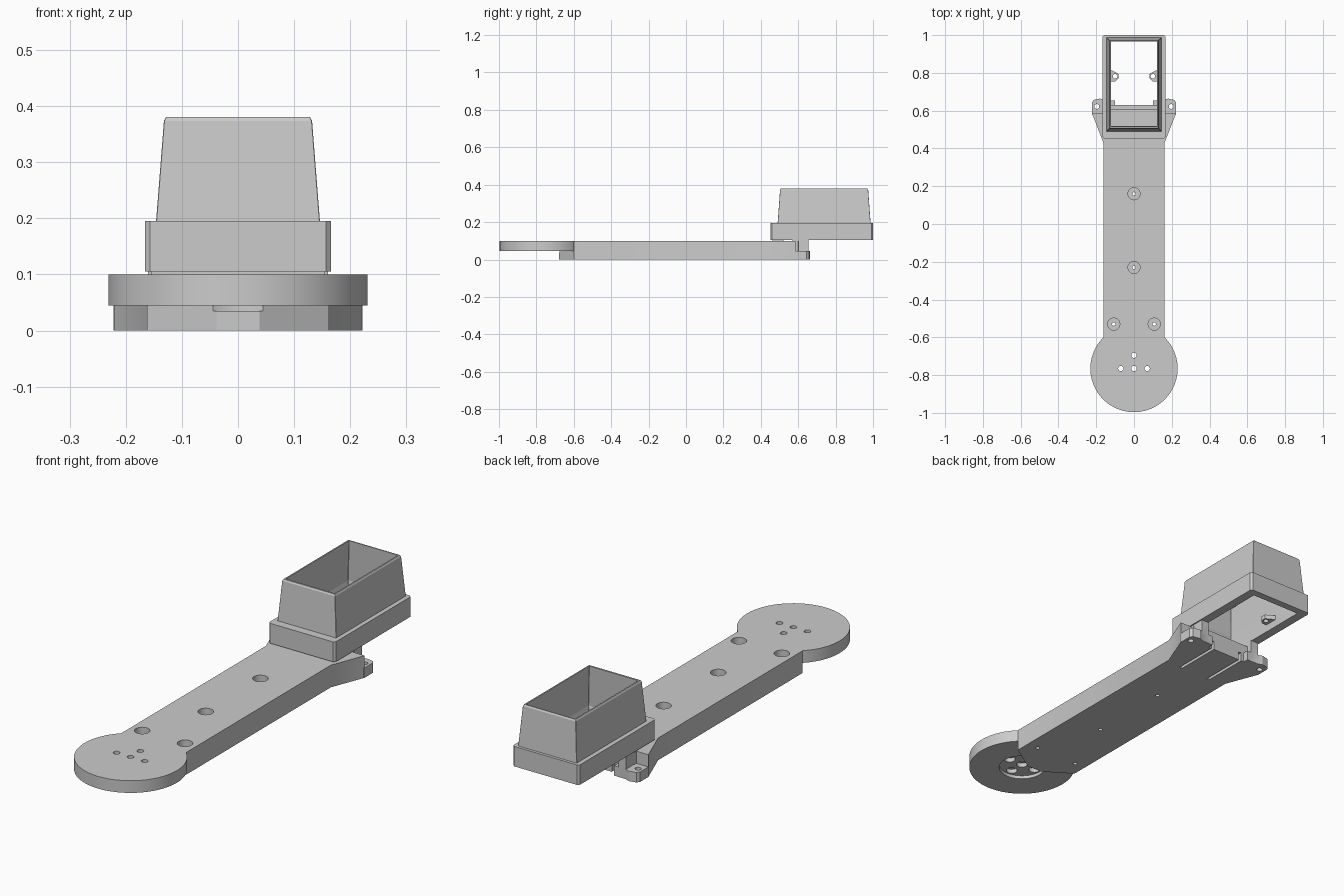
import bpy, bmesh, math

cube = bpy.data.objects.get("Cube")
if cube:
    bpy.data.objects.remove(cube, do_unlink=True)

grey = bpy.data.materials.new("plain grey")
grey.use_nodes = True
COLOUR = (0.6, 0.6, 0.6, 1)
grey.diffuse_color = COLOUR
grey.node_tree.nodes["Principled BSDF"].inputs["Base Color"].default_value = COLOUR


def make(name, bm):
    bmesh.ops.recalc_face_normals(bm, faces=bm.faces)
    mesh = bpy.data.meshes.new(name)
    bm.to_mesh(mesh)
    bm.free()
    mesh.materials.append(grey)
    ob = bpy.data.objects.new(name, mesh)
    bpy.context.collection.objects.link(ob)
    return ob


def prism(name, plan, z0, z1):
    bm = bmesh.new()
    face = bm.faces.new([bm.verts.new((x, y, z0)) for x, y in plan])
    up = bmesh.ops.extrude_face_region(bm, geom=[face])
    verts = [v for v in up["geom"] if isinstance(v, bmesh.types.BMVert)]
    bmesh.ops.translate(bm, verts=verts, vec=(0, 0, z1 - z0))
    return make(name, bm)


def box(name, x0, x1, y0, y1, z0, z1):
    return prism(name, [(x0, y0), (x1, y0), (x1, y1), (x0, y1)], z0, z1)


def cylinder(name, x, y, r, z0, z1, n=32):
    ring = [2 * math.pi * i / n for i in range(n)]
    return prism(name, [(x + r * math.cos(a), y + r * math.sin(a)) for a in ring], z0, z1)


def loft(name, rings):
    """Closed tube through chamfered rectangles (half width, y0, y1, z, chamfer)."""
    bm = bmesh.new()
    loops = []
    for w, y0, y1, z, c in rings:
        plan = [(-w + c, y0), (w - c, y0), (w, y0 + c), (w, y1 - c),
                (w - c, y1), (-w + c, y1), (-w, y1 - c), (-w, y0 + c)]
        loops.append([bm.verts.new((x, y, z)) for x, y in plan])
    for i, a in enumerate(loops):
        b = loops[(i + 1) % len(loops)]
        for k in range(8):
            m = (k + 1) % 8
            bm.faces.new((a[k], a[m], b[m], b[k]))
    return make(name, bm)


def combine(ob, parts, operation):
    """Apply booleans, then remove the helper parts."""
    for part in parts:
        mod = ob.modifiers.new("bool", 'BOOLEAN')
        mod.operation = operation
        mod.solver = 'EXACT'
        mod.object = part
    bpy.context.view_layer.update()
    graph = bpy.context.evaluated_depsgraph_get()
    mesh = bpy.data.meshes.new_from_object(ob.evaluated_get(graph))
    ob.modifiers.clear()
    ob.data = mesh
    for part in parts:
        bpy.data.objects.remove(part, do_unlink=True)


def smooth(ob):
    bpy.ops.object.select_all(action='DESELECT')
    ob.select_set(True)
    bpy.context.view_layer.objects.active = ob
    bpy.ops.object.shade_smooth_by_angle(angle=math.radians(25))


HUB_Y = -0.765
TOP = 0.1
STEP = 0.045

# Arm with flared shoulders and a faceted tip under the hub
half = [(0.038, -0.68), (0.162, -0.6), (0.162, 0.43), (0.222, 0.585),
        (0.162, 0.585), (0.162, 0.6), (0.125, 0.605)]
arm = prism("arm", half + [(-x, y) for x, y in reversed(half)], 0, TOP)

# Round hub, ear tabs, end legs and the low end shelf
adds = [cylinder("hub", 0, HUB_Y, 0.231, STEP, TOP, 96),
        box("end_shelf", -0.13, 0.13, 0.55, 0.63, 0, 0.085)]
for s in (-1, 1):
    tab = [(0.1, 0.58), (0.222, 0.58), (0.222, 0.645), (0.213, 0.657),
           (0.18, 0.664), (0.155, 0.655), (0.1, 0.655)]
    adds.append(prism("ear_tab", [(s * x, y) for x, y in tab], 0, STEP))
    adds.append(box("leg", *sorted((s * 0.122, s * 0.16)), 0.57, 0.655, 0.02, 0.107))
combine(arm, adds, 'UNION')

# Counterbored screw holes
cuts = []
for x, y in ((0, 0.16), (0, -0.23), (-0.107, -0.53), (0.107, -0.53)):
    cuts.append(cylinder("bore", x, y, 0.032, 0.03, 0.2))
    cuts.append(cylinder("screw_hole", x, y, 0.009, -0.1, 0.05, 16))

# Hub recess with five holes
cuts.append(cylinder("hub_recess", 0, HUB_Y, 0.1, STEP - 0.01, STEP + 0.015, 48))
for dx, dy in ((0, 0), (0.07, 0), (-0.07, 0), (0, 0.07), (0, -0.07)):
    cuts.append(cylinder("hub_hole", dx, HUB_Y + dy, 0.014, -0.1, 0.2, 24))
    cuts.append(cylinder("hub_bore", dx, HUB_Y + dy, 0.024, STEP, 0.08, 24))

# Ear holes and the two long slots below
for s in (-1, 1):
    cuts.append(cylinder("ear_hole", s * 0.197, 0.622, 0.013, -0.1, 0.2, 24))
    cuts.append(box("slot", s * 0.078 - 0.007, s * 0.078 + 0.007, 0.41, 0.7, -0.1, 0.04))
combine(arm, cuts, 'DIFFERENCE')
smooth(arm)

# Hollow housing: chamfered base below a tapered hood
loft("housing", [
    (0.166, 0.452, 1.0, 0.105, 0.009), (0.166, 0.452, 1.0, 0.195, 0.009),
    (0.146, 0.49, 0.987, 0.195, 0.001), (0.132, 0.503, 0.974, 0.374, 0.001),
    (0.128, 0.507, 0.970, 0.381, 0.001), (0.122, 0.515, 0.965, 0.381, 0.001),
    (0.134, 0.503, 0.975, 0.195, 0.001), (0.124, 0.515, 0.967, 0.16, 0.001),
    (0.124, 0.515, 0.967, 0.105, 0.001)])

# Joint between arm and housing
box("joint", -0.155, 0.155, 0.462, 0.52, 0.09, 0.12)

# Small pierced lugs inside the housing
for side, s in (("left", 1), ("right", -1)):
    plan = [(0.13, 0.755), (0.1, 0.755), (0.083, 0.77), (0.083, 0.795),
            (0.1, 0.805), (0.13, 0.82)]
    lug = prism("inner_lug_" + side, [(s * x, y) for x, y in plan], 0.14, 0.16)
    combine(lug, [cylinder("lug_hole", s * 0.1, 0.782, 0.012, 0, 0.3, 16)], 'DIFFERENCE')
